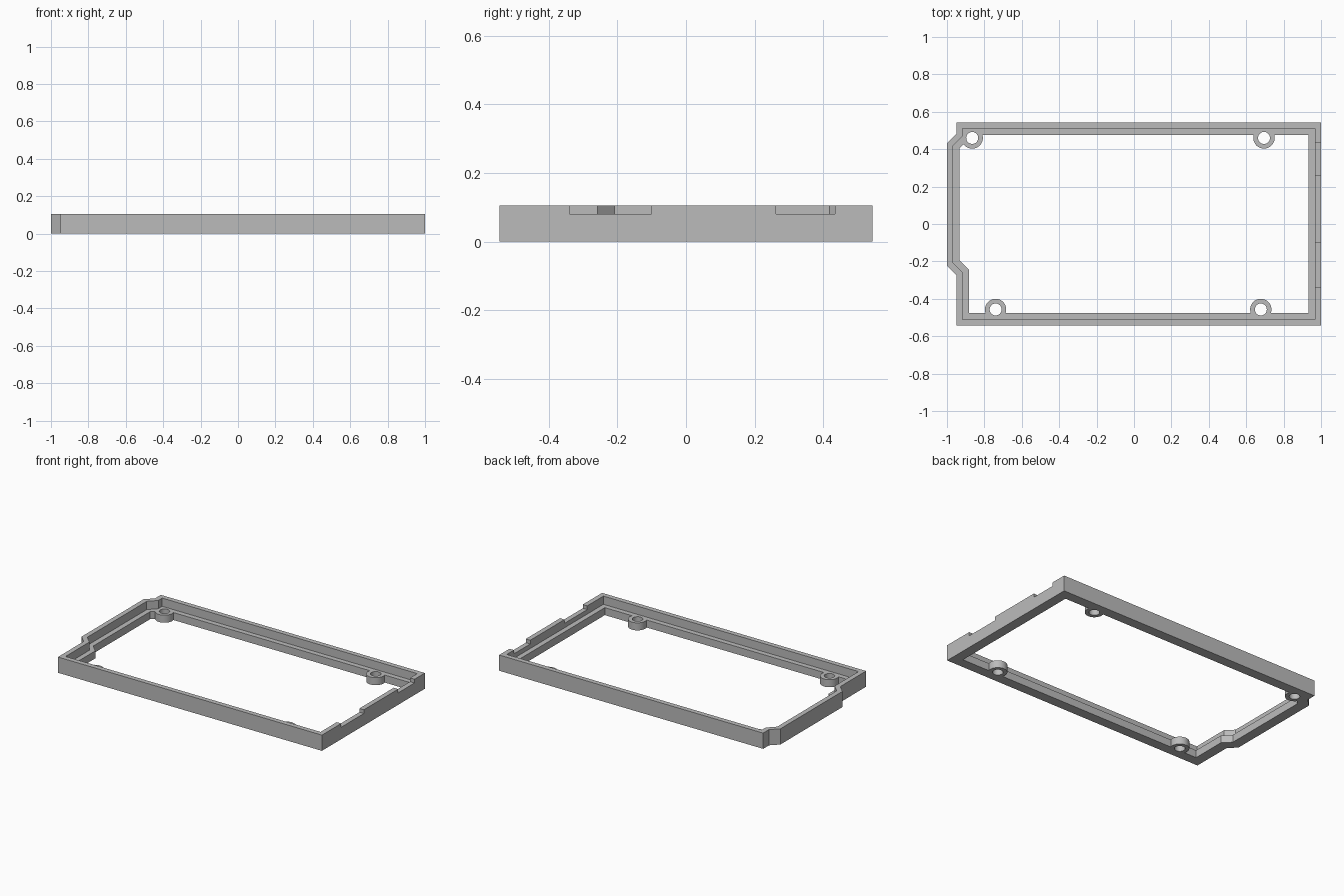
import bpy, bmesh, math
from mathutils import Vector

cube = bpy.data.objects.get("Cube")
if cube:
    bpy.data.objects.remove(cube, do_unlink=True)

HEIGHT, LEDGE_Z = 0.105, 0.05
WALL, LEDGE = 0.033, 0.067
HALF_Y = 0.543

grey = bpy.data.materials.new("mid grey")
grey.use_nodes = True
grey.diffuse_color = (0.5, 0.5, 0.5, 1)
grey.node_tree.nodes["Principled BSDF"].inputs["Base Color"].default_value = (0.5, 0.5, 0.5, 1)


def inset(points, d):
    """Mitred inward offset of a counter-clockwise outline."""
    out = []
    for i, p in enumerate(points):
        a = (p - points[i - 1]).normalized()
        b = (points[(i + 1) % len(points)] - p).normalized()
        na, nb = Vector((-a.y, a.x)), Vector((-b.y, b.x))
        out.append(p + (na + nb) * d / (1 + na.dot(nb)))
    return out


def prism(name, points, z0, z1):
    """Closed solid with the given outline."""
    bm = bmesh.new()
    base = bm.faces.new([bm.verts.new((p[0], p[1], z0)) for p in points])
    top = bmesh.ops.extrude_face_region(bm, geom=[base])["geom"]
    verts = [g for g in top if isinstance(g, bmesh.types.BMVert)]
    bmesh.ops.translate(bm, verts=verts, vec=(0, 0, z1 - z0))
    bmesh.ops.recalc_face_normals(bm, faces=bm.faces)
    mesh = bpy.data.meshes.new(name)
    bm.to_mesh(mesh)
    bm.free()
    mesh.materials.append(grey)
    obj = bpy.data.objects.new(name, mesh)
    bpy.context.collection.objects.link(obj)
    return obj


def circle(c, r, n=40):
    return [(c[0] + r * math.cos(math.tau * i / n), c[1] + r * math.sin(math.tau * i / n))
            for i in range(n)]


def combine(target, tool, operation):
    """Apply a boolean and discard the helper solid."""
    tool.hide_render = True
    mod = target.modifiers.new("combine", 'BOOLEAN')
    mod.operation, mod.solver, mod.object = operation, 'EXACT', tool
    bpy.context.view_layer.objects.active = target
    bpy.ops.object.modifier_apply(modifier=mod.name)
    bpy.data.objects.remove(tool, do_unlink=True)


# Outer wall, with the left end bulging out between two chamfers
outline = [Vector(p) for p in (
    (-0.95, -HALF_Y), (1, -HALF_Y), (1, HALF_Y), (-0.95, HALF_Y),
    (-0.95, 0.482), (-1, 0.432), (-1, -0.222), (-0.95, -0.272))]
frame = prism("bezel_frame", outline, 0, HEIGHT)

# Hollow above the ledge, then the opening inside it
combine(frame, prism("recess_cutter", inset(outline, WALL), LEDGE_Z, 0.2), 'DIFFERENCE')
combine(frame, prism("opening_cutter", inset(outline, LEDGE), -0.1, 0.2), 'DIFFERENCE')

# Screw bosses level with the ledge, bored through
bosses = [(-0.865, 0.46), (0.695, 0.46), (-0.74, -0.457), (0.678, -0.457)]
for c in bosses:
    combine(frame, prism("screw_boss", circle(c, 0.057), 0, LEDGE_Z), 'UNION')
for c in bosses:
    combine(frame, prism("bore_cutter", circle(c, 0.032), -0.1, 0.2), 'DIFFERENCE')

# Two shallow notches in the top of the right-hand wall
for y0, y1 in ((-0.339, -0.1), (0.262, 0.434)):
    corners = [(0.95, y0), (1.1, y0), (1.1, y1), (0.95, y1)]
    combine(frame, prism("notch_cutter", corners, 0.08, 0.2), 'DIFFERENCE')

# Smooth round bosses, crisp edges elsewhere
bpy.ops.object.select_all(action='DESELECT')
frame.select_set(True)
bpy.context.view_layer.objects.active = frame
bpy.ops.object.shade_smooth_by_angle(angle=math.radians(30))
